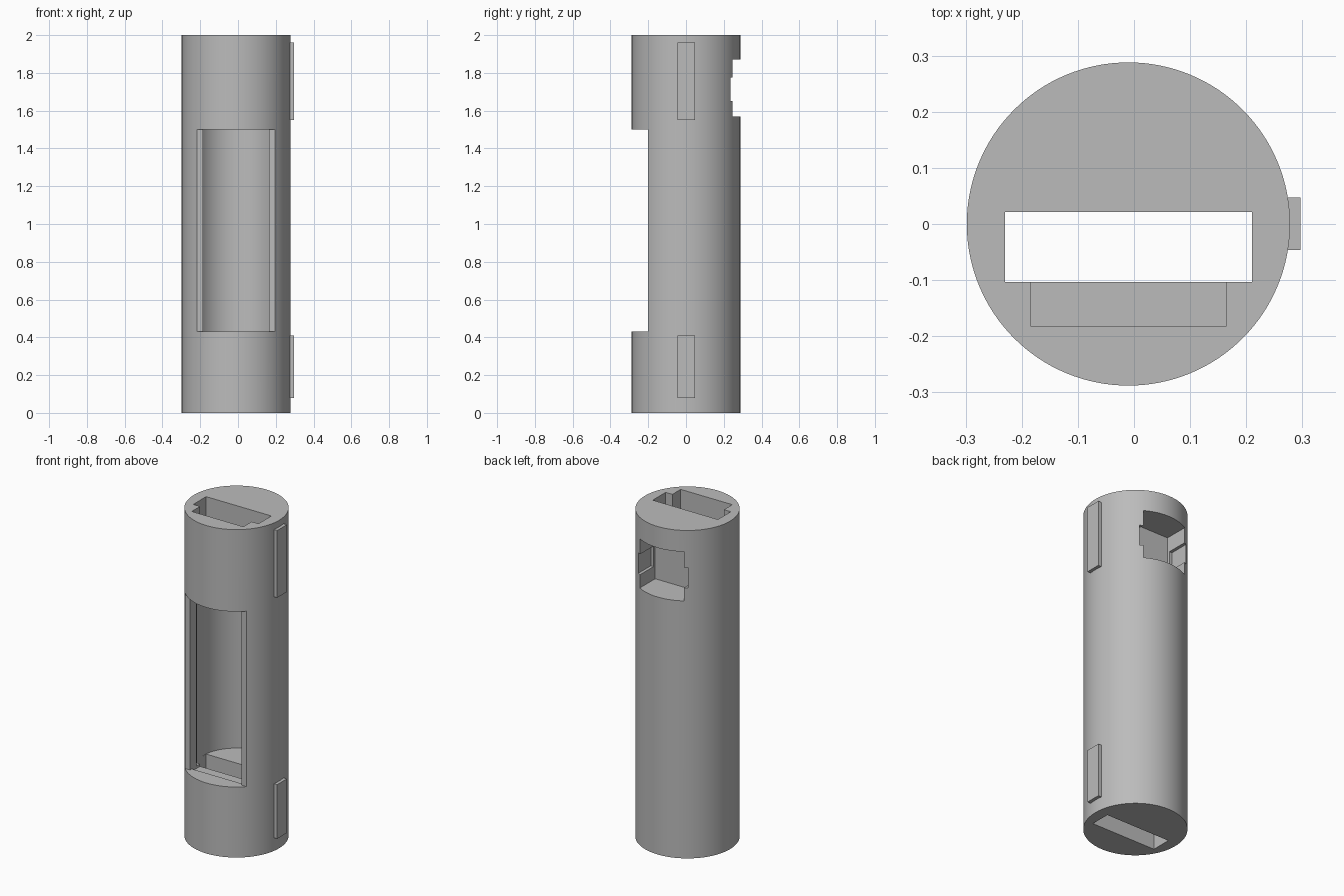
import bpy, math

if "Cube" in bpy.data.objects:
    bpy.data.objects.remove(bpy.data.objects["Cube"], do_unlink=True)

CX, R = -0.01, 0.288   # tube axis and radius

grey = bpy.data.materials.new("plain_grey")
grey.use_nodes = True
colour = (0.5, 0.5, 0.5, 1)
grey.diffuse_color = colour
grey.node_tree.nodes["Principled BSDF"].inputs["Base Color"].default_value = colour


def box(name, x, y, z):
    """Box from (min, max) pairs."""
    mid = [(a + b) / 2 for a, b in (x, y, z)]
    bpy.ops.mesh.primitive_cube_add(size=1, location=mid)
    ob = bpy.context.object
    ob.name = name
    ob.scale = [b - a for a, b in (x, y, z)]
    bpy.ops.object.transform_apply(location=True, rotation=False, scale=True)
    ob.data.materials.append(grey)
    return ob


def centred(name, half, y, z):
    """Box centred across the tube axis."""
    return box(name, (CX - half, CX + half), y, z)


def cylinder(name, radius, z):
    bpy.ops.mesh.primitive_cylinder_add(
        vertices=128, radius=radius, depth=z[1] - z[0], location=(CX, 0, sum(z) / 2))
    ob = bpy.context.object
    ob.name = name
    ob.data.materials.append(grey)
    return ob


# Tube body
body = cylinder("tube_body", R, (0, 2))

window = (0.43, 1.5)
cutters = [
    # Round chamber behind the front window
    cylinder("chamber_cutter", 0.2215, window),
    # Flat-faced front opening and its narrower mouth
    centred("window_cutter", 0.4, (-0.4, -0.2), window),
    centred("mouth_cutter", 0.174, (-0.3, 0), window),
    # Slot running the full height, with a wider bay in front of it
    centred("slot_cutter", 0.22, (-0.103, 0.021), (-0.1, 2.1)),
    centred("bay_cutter", 0.174, (-0.183, -0.05), (0.415, 2.1)),
    # Rear socket with side recesses
    centred("socket_cutter", 0.148, (0.1, 0.4), (1.57, 1.87)),
    centred("socket_recess_cutter", 0.167, (0.115, 0.4), (1.65, 1.775)),
]

# Carve the body
for cutter in cutters:
    cutter.hide_render = True
    mod = body.modifiers.new(cutter.name, "BOOLEAN")
    mod.operation = "DIFFERENCE"
    mod.solver = "EXACT"
    mod.object = cutter
    bpy.context.view_layer.objects.active = body
    bpy.ops.object.modifier_apply(modifier=mod.name)
for cutter in cutters:
    bpy.data.objects.remove(cutter, do_unlink=True)

bpy.ops.object.select_all(action="DESELECT")
body.select_set(True)
bpy.context.view_layer.objects.active = body
bpy.ops.object.shade_smooth_by_angle(angle=math.radians(30))

# Raised pads on the side
for name, z in (("lower_side_pad", (0.08, 0.41)), ("upper_side_pad", (1.55, 1.96))):
    box(name, (0.26, 0.297), (-0.046, 0.047), z)
